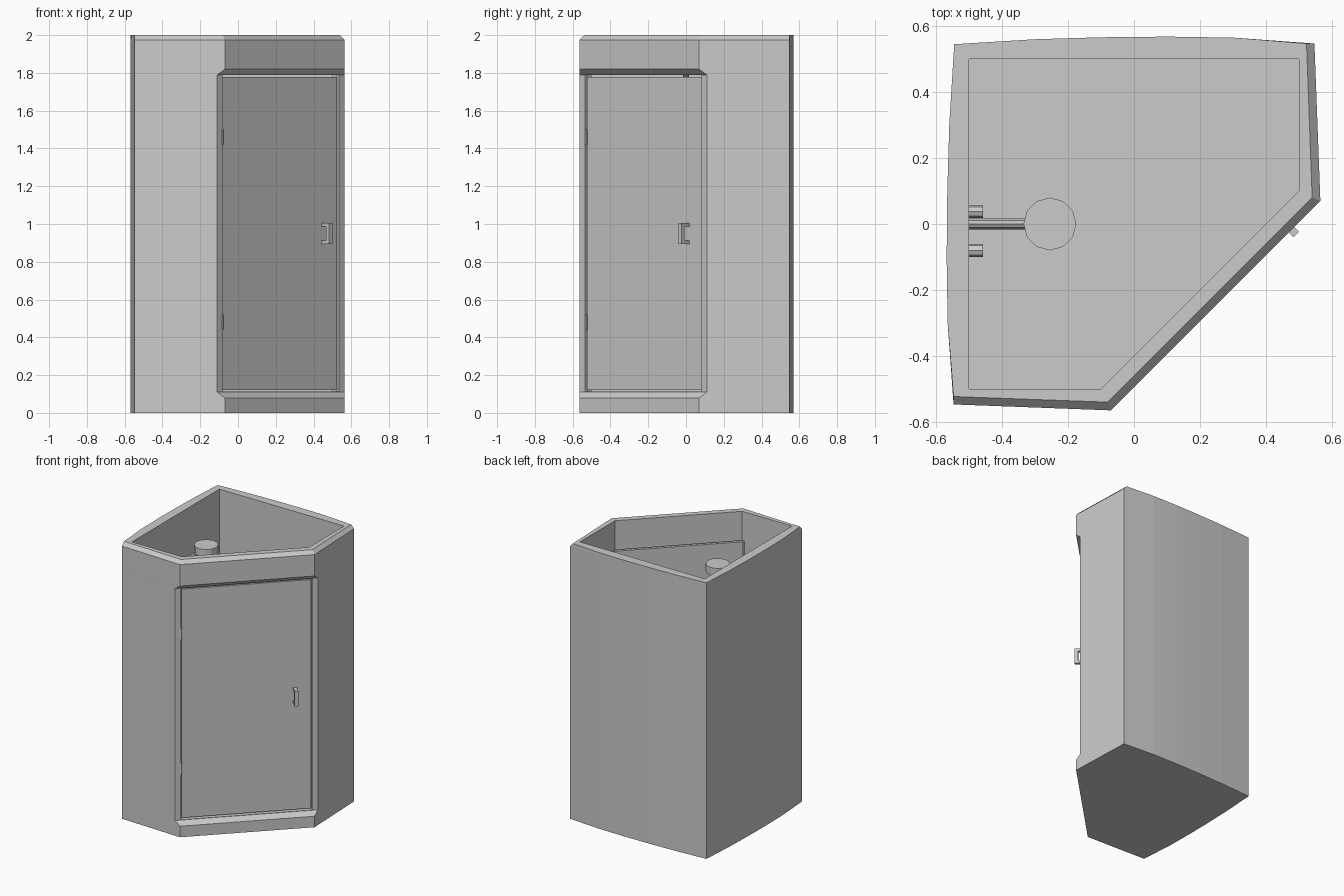
import bpy, bmesh, math
from mathutils import Matrix, Vector

if "Cube" in bpy.data.objects:
    bpy.data.objects.remove(bpy.data.objects["Cube"])

grey = bpy.data.materials.new("plain_grey")
grey.use_nodes = True
grey.diffuse_color = (0.6, 0.6, 0.6, 1)
grey.node_tree.nodes["Principled BSDF"].inputs["Base Color"].default_value = (0.6, 0.6, 0.6, 1)

# Door frame of reference: local x runs along the door, local -y points outward
DOOR = Matrix.Rotation(math.radians(45), 4, "Z")


def finish(name, bm):
    bmesh.ops.recalc_face_normals(bm, faces=bm.faces)
    mesh = bpy.data.meshes.new(name)
    bm.to_mesh(mesh)
    bm.free()
    mesh.materials.append(grey)
    obj = bpy.data.objects.new(name, mesh)
    bpy.context.collection.objects.link(obj)
    return obj


def loft(name, levels):
    """Closed solid through a stack of (outline, height) rings."""
    bm = bmesh.new()
    rings = [[bm.verts.new((x, y, z)) for x, y in pts] for pts, z in levels]
    for a, b in zip(rings, rings[1:]):
        for i in range(len(a)):
            j = (i + 1) % len(a)
            bm.faces.new((a[i], a[j], b[j], b[i]))
    bm.faces.new(rings[0][::-1])
    bm.faces.new(rings[-1])
    return finish(name, bm)


def door_box(name, t, n, z):
    """Box given as ranges along the door, outward and upward."""
    bm = bmesh.new()
    size = [b - a for a, b in (t, n, z)]
    mid = Vector((sum(t) / 2, -sum(n) / 2, sum(z) / 2))
    bmesh.ops.create_cube(bm, size=1, matrix=DOOR @ Matrix.Translation(mid) @ Matrix.Diagonal((*size, 1)))
    return finish(name, bm)


def rod(name, start, end, radius, sides):
    start, end = Vector(start), Vector(end)
    axis = end - start
    turn = axis.to_track_quat("Z", "Y").to_matrix().to_4x4()
    bm = bmesh.new()
    bmesh.ops.create_cone(bm, cap_ends=True, segments=sides, radius1=radius, radius2=radius,
                          depth=axis.length, matrix=Matrix.Translation((start + end) / 2) @ turn)
    return finish(name, bm)


def cut(obj, cutter):
    mod = obj.modifiers.new("cut", "BOOLEAN")
    mod.operation = "DIFFERENCE"
    mod.solver = "EXACT"
    mod.object = cutter
    cutter.hide_render = True
    cutter.hide_set(True)
    cutter.display_type = "WIRE"


def flip(pts):
    """Mirror across the diagonal that runs through the door."""
    return [(-y, -x) for x, y in reversed(pts)]


def outline(corner, end):
    """Symmetric plan: front half, then the mirrored right and back half."""
    left = [(-0.56, 0.3), (-0.566, 0.1), (-0.568, -0.1), (-0.565, -0.3), end, corner]
    return [(-0.545, 0.545)] + left + flip(left)


# Cabin walls: bulged back, chamfered rim, doorway band set back
full = outline((-0.07, -0.565), (-0.547, -0.547))
recess = outline((-0.11, -0.563), (-0.547, -0.547))
rim = outline((-0.08, -0.54), (-0.547, -0.523))
walls = loft("cabin_walls", [(full, 0), (full, 0.08), (recess, 0.11), (recess, 1.79),
                             (full, 1.82), (full, 1.975), (rim, 2)])
inner = [(-0.5, 0.5), (-0.5, -0.5), (-0.1, -0.5), (0.5, 0.1), (0.5, 0.5)]
cut(walls, loft("interior_cutter", [(inner, -0.1), (inner, 2.1)]))
cut(walls, door_box("doorway_cutter", (-0.437, 0.437), (0.2, 0.4), (0.112, 1.788)))

# Floor sheet
bm = bmesh.new()
bm.faces.new([bm.verts.new((x, y, 0)) for x, y in inner])
floor = finish("floor", bm)
if floor.data.polygons[0].normal.z < 0:
    floor.data.flip_normals()

# Door with hinges
door_box("door", (-0.43, 0.43), (0.285, 0.312), (0.122, 1.778))
for name, z in (("lower_hinge", 0.44), ("upper_hinge", 1.42)):
    base = DOOR @ Vector((-0.433, -0.316, z))
    rod(name, base, base + Vector((0, 0, 0.08)), 0.008, 8)

# Handle: upright grip on two arms
door_box("handle_grip", (0.313, 0.337), (0.347, 0.37), (0.895, 1.005))
for name, z in (("handle_lower_arm", 0.895), ("handle_upper_arm", 0.987)):
    door_box(name, (0.313, 0.337), (0.31, 0.348), (z, z + 0.018))

# Shower head, arm and taps
rod("shower_head", (-0.255, 0, 1.8), (-0.255, 0, 1.855), 0.08, 12)
rod("shower_arm", (-0.505, 0, 1.6), (-0.28, 0, 1.825), 0.016, 8)
for name, y in (("left_tap", 0.038), ("right_tap", -0.08)):
    rod(name, (-0.505, y, 1), (-0.457, y, 1), 0.02, 8)
